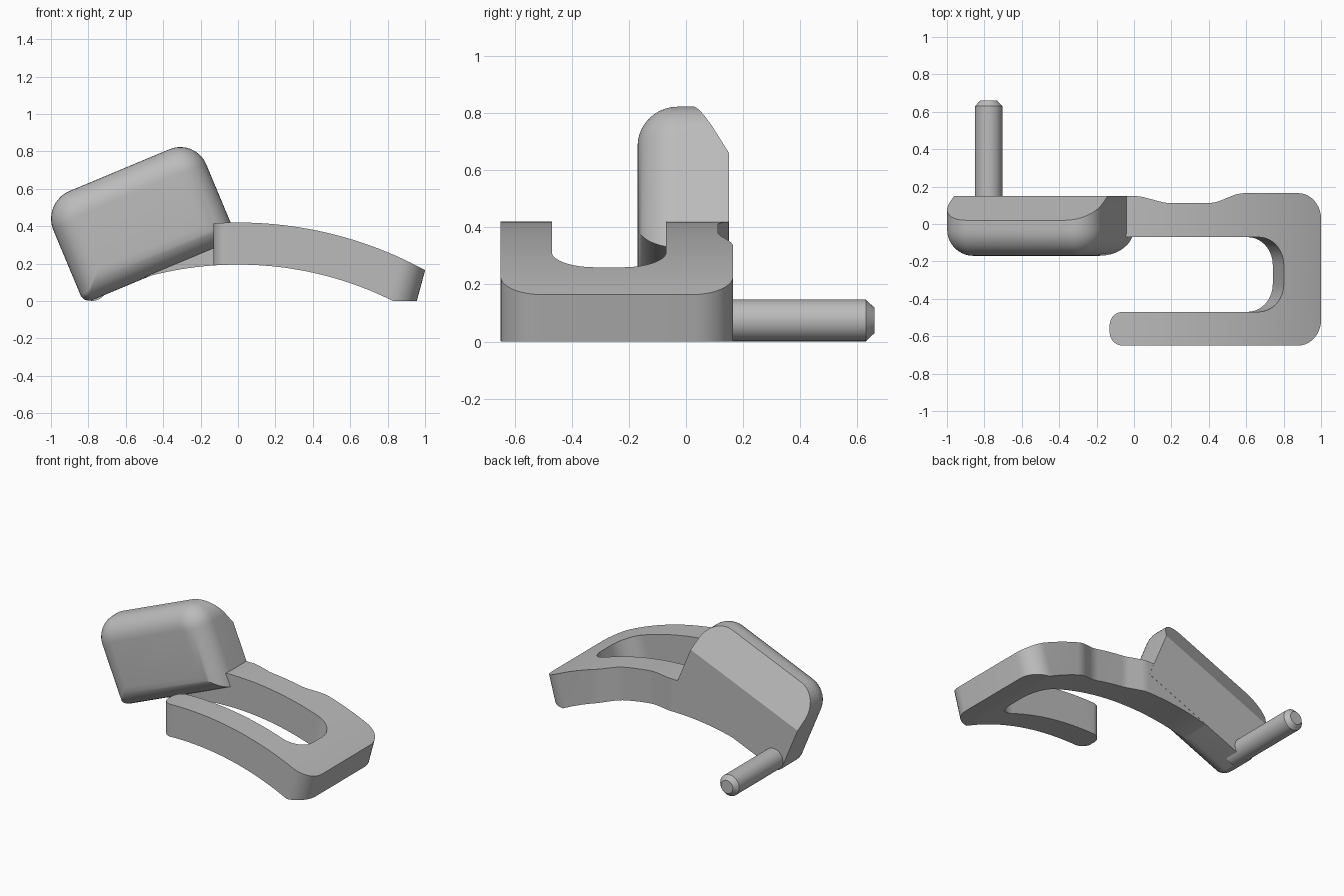
import bpy, bmesh
from math import sin, cos, pi, radians, sqrt
from mathutils import Matrix, Vector

cube = bpy.data.objects.get("Cube")
if cube:
    bpy.data.objects.remove(cube, do_unlink=True)

grey = bpy.data.materials.new("plain_grey")
grey.use_nodes = True
grey.diffuse_color = (0.5, 0.5, 0.5, 1)
grey.node_tree.nodes["Principled BSDF"].inputs["Base Color"].default_value = (0.5, 0.5, 0.5, 1)


def make(name, bm):
    bmesh.ops.recalc_face_normals(bm, faces=bm.faces[:])
    mesh = bpy.data.meshes.new(name)
    bm.to_mesh(mesh)
    bm.free()
    mesh.materials.append(grey)
    ob = bpy.data.objects.new(name, mesh)
    bpy.context.collection.objects.link(ob)
    return ob


def select(ob):
    bpy.ops.object.select_all(action='DESELECT')
    ob.select_set(True)
    bpy.context.view_layer.objects.active = ob


def smooth(ob):
    select(ob)
    bpy.ops.object.shade_smooth_by_angle(angle=radians(30))


def loft(rings):
    """Solid through equal-length closed rings, capped at both ends."""
    bm = bmesh.new()
    loops = [[bm.verts.new(p) for p in ring] for ring in rings]
    n = len(loops[0])
    for a, b in zip(loops, loops[1:]):
        for i in range(n):
            j = (i + 1) % n
            bm.faces.new((a[i], a[j], b[j], b[i]))
    bm.faces.new(loops[0])
    bm.faces.new(loops[-1])
    return bm


def rounded(corners, steps=10):
    """Round each (x, y, radius) corner of a polygon; radius 0 stays sharp."""
    pts = []
    for i, (x, y, r) in enumerate(corners):
        p = Vector((x, y))
        if r == 0:
            pts.append(p)
            continue
        a = Vector(corners[i - 1][:2]) - p
        b = Vector(corners[(i + 1) % len(corners)][:2]) - p
        a.normalize()
        b.normalize()
        half = a.angle(b) / 2
        centre = p + (a + b).normalized() * r / sin(half)
        start = p + a * r / (sin(half) / cos(half)) - centre
        sweep = pi - 2 * half
        turn = 1 if a.x * b.y - a.y * b.x < 0 else -1
        for k in range(steps + 1):
            t = turn * sweep * k / steps
            pts.append(centre + Vector((start.x * cos(t) - start.y * sin(t),
                                        start.x * sin(t) + start.y * cos(t))))
    return pts


# Tilted block: rounded outline, filleted front rim, sloped cut at upper back
WIDTH, HEIGHT, FILLET, FRONT, BACK = 0.89, 0.585, 0.14, -0.17, 0.15


def block_ring(inset, y):
    r = lambda v: max(v - inset, 0.005)
    lo, hi, top = -WIDTH + inset, -inset, HEIGHT - inset
    pts = rounded([(lo, inset, r(0.05)), (hi, inset, 0),
                   (hi, top, r(0.15)), (lo, top, r(0.16))])
    return [(p.x, y, p.y) for p in pts]


rings = []
for k in range(11):
    t = pi / 2 * k / 10
    rings.append(block_ring(FILLET * (1 - sin(t)), FRONT + FILLET * (1 - cos(t))))
rings.append(block_ring(0, BACK))
bm = loft(rings)
cut = bmesh.ops.bisect_plane(bm, geom=bm.verts[:] + bm.edges[:] + bm.faces[:],
                             plane_co=(0, 0.02, HEIGHT), plane_no=(0, 0.225, 0.13),
                             clear_outer=True)
bmesh.ops.holes_fill(bm, edges=[e for e in bm.edges if e.is_boundary], sides=0)
bm.transform(Matrix.Translation((-0.002, 0, 0.33)) @ Matrix.Rotation(radians(-22.7), 4, 'Y'))
smooth(make("tilted_block", bm))

# Hooked arm: plan outline, its far end leaning, trimmed to an arched slab
plan = rounded([
    (-0.5, 0.149, 0), (0.03, 0.149, 0.2), (0.17, 0.112, 0.2), (0.43, 0.112, 0.2),
    (0.56, 0.165, 0.2), (1.01, 0.165, 0.14), (1.01, -0.65, 0.14),
    (-0.13, -0.65, 0.07), (-0.13, -0.47, 0.07), (0.785, -0.47, 0.15),
    (0.785, -0.07, 0.15), (-0.5, -0.07, 0)])
LEAN = 0.27


def plan_ring(z):
    return [(p.x + (LEAN * (z - 0.2) if p.x > 0.62 else 0), p.y, z) for p in plan]


arm = make("hooked_arm", loft([plan_ring(-0.1), plan_ring(0.6)]))


def arc(radius, xs):
    return [(x, -1.67 + sqrt(radius * radius - x * x)) for x in xs]


xs = [-0.7 + 1.9 * i / 48 for i in range(49)]
under = [p for p in arc(1.865, xs) if p[1] > 0]
side = arc(2.09, xs) + [(1.2, 0), (0.83, 0)] + under[::-1]
slab = make("arch_cutter", loft([[(x, y, z) for x, z in side] for y in (-1, 1)]))
slab.hide_render = True
mod = arm.modifiers.new("arch", 'BOOLEAN')
mod.operation = 'INTERSECT'
mod.solver = 'EXACT'
mod.object = slab
select(arm)
bpy.ops.object.modifier_apply(modifier=mod.name)
bpy.data.objects.remove(slab, do_unlink=True)
smooth(arm)

# Round pin with a chamfered tip
pin = [[(-0.777 + r * cos(2 * pi * i / 40), y, 0.074 + r * sin(2 * pi * i / 40))
        for i in range(40)]
       for y, r in ((0.05, 0.073), (0.63, 0.073), (0.66, 0.045))]
smooth(make("pin", loft(pin)))
